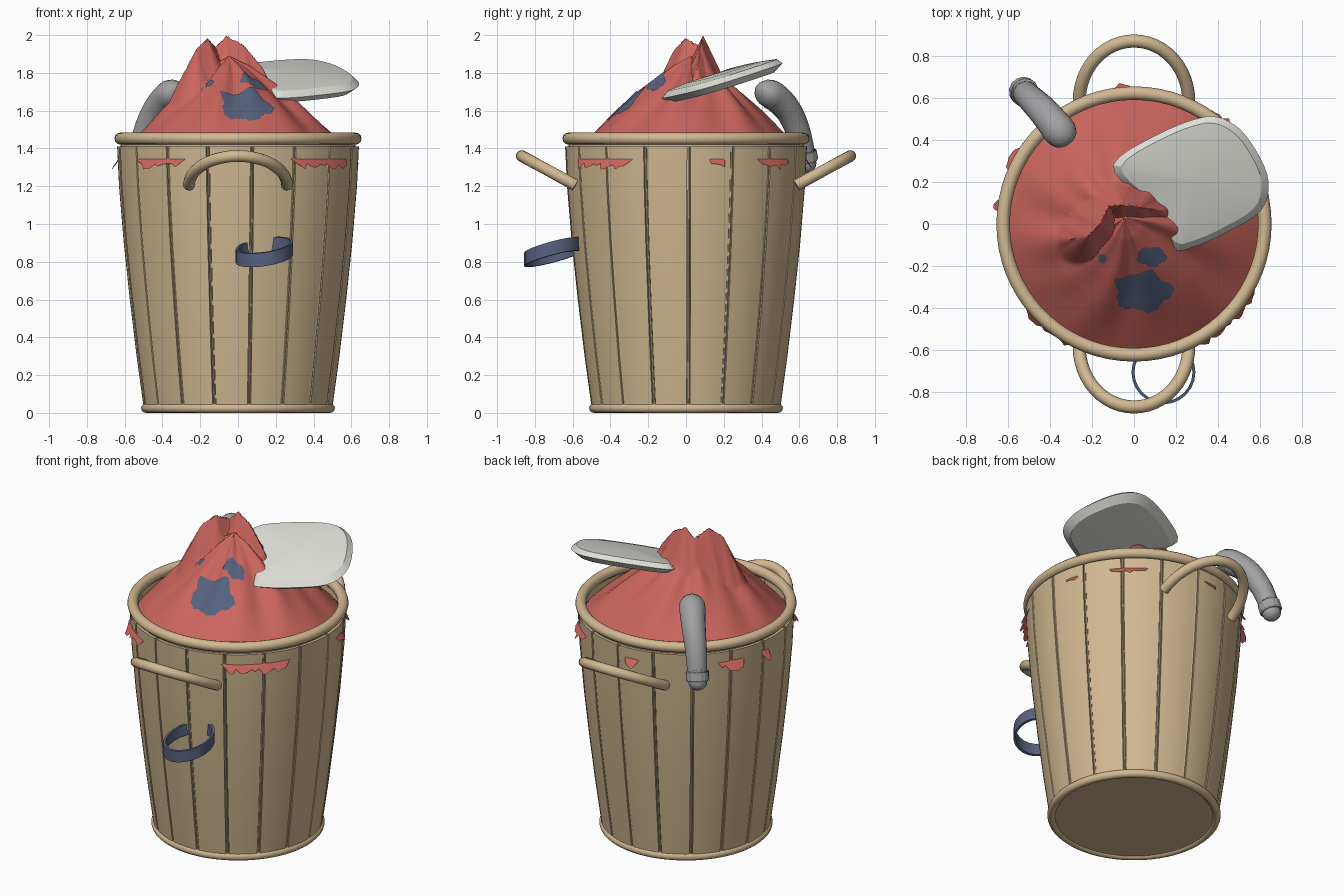
import bpy, bmesh, math, random
from mathutils import Vector

if "Cube" in bpy.data.objects:
    bpy.data.objects.remove(bpy.data.objects["Cube"])

random.seed(4)


def material(name, col):
    m = bpy.data.materials.new(name)
    m.diffuse_color = (*col, 1)
    m.use_nodes = True
    m.node_tree.nodes["Principled BSDF"].inputs["Base Color"].default_value = m.diffuse_color
    return m


TAN = material("tan_wood", (0.64, 0.48, 0.285))
RED = material("red_cloth", (0.60, 0.13, 0.11))
BLUE = material("slate_blue", (0.095, 0.12, 0.21))
WHITE = material("off_white", (0.74, 0.74, 0.69))
GREY = material("grey_cloth", (0.36, 0.36, 0.37))


def build(name, verts, faces, mat, angle=35):
    me = bpy.data.meshes.new(name)
    me.from_pydata([tuple(v) for v in verts], [], faces)
    bm = bmesh.new()
    bm.from_mesh(me)
    bmesh.ops.recalc_face_normals(bm, faces=bm.faces)
    bm.to_mesh(me)
    bm.free()
    ob = bpy.data.objects.new(name, me)
    bpy.context.collection.objects.link(ob)
    me.materials.append(mat)
    bpy.context.view_layer.objects.active = ob
    ob.select_set(True)
    bpy.ops.object.shade_smooth_by_angle(angle=math.radians(angle))
    ob.select_set(False)
    return ob


def loft(name, rings, mat, caps=True, closed=False, angle=35):
    """Skin a list of equal-sized closed rings."""
    n, m = len(rings[0]), len(rings)
    verts = [p for r in rings for p in r]
    faces = [(i * n + j, i * n + (j + 1) % n, (i + 1) % m * n + (j + 1) % n, (i + 1) % m * n + j)
             for i in range(m if closed else m - 1) for j in range(n)]
    if caps and not closed:
        faces += [tuple(range(n)), tuple(range((m - 1) * n, m * n))]
    return build(name, verts, faces, mat, angle)


def circle(r, z, n=68):
    return [Vector((r * math.cos(2 * math.pi * j / n), r * math.sin(2 * math.pi * j / n), z)) for j in range(n)]


def torus(name, R, r, z, mat):
    rings = [circle(R + r * math.cos(a), z + r * math.sin(a))
             for a in (2 * math.pi * k / 12 for k in range(12))]
    return loft(name, rings, mat, closed=True)


def tube(name, pts, radii, mat, n=12, angle=35):
    pts = [Vector(p) for p in pts]
    rings = []
    for i, p in enumerate(pts):
        t = (pts[min(i + 1, len(pts) - 1)] - pts[max(i - 1, 0)]).normalized()
        u = t.cross(Vector((0.6, 0.77, 0.1)) if abs(t.z) > 0.95 else Vector((0, 0, 1))).normalized()
        v = t.cross(u)
        rings.append([p + radii[i] * (u * math.cos(a) + v * math.sin(a))
                      for a in (2 * math.pi * k / n for k in range(n))])
    return loft(name, rings, mat, angle=angle)


def spline(pts, steps, closed=False):
    """Catmull-Rom curve through the points."""
    P, n, out = [Vector(p) for p in pts], len(pts), []
    for i in range(n if closed else n - 1):
        k = [(i + d) % n if closed else min(max(i + d, 0), n - 1) for d in (-1, 0, 1, 2)]
        a, b, c, d = (P[q] for q in k)
        for s in range(steps):
            t = s / steps
            out.append(0.5 * (2 * b + (c - a) * t + (2 * a - 5 * b + 4 * c - d) * t * t
                              + (3 * b - a - 3 * c + d) * t ** 3))
    return out if closed else out + [P[-1]]


def interp(table, x):
    for (x0, y0), (x1, y1) in zip(table, table[1:]):
        if x <= x1:
            return y0 + (y1 - y0) * (x - x0) / (x1 - x0)
    return table[-1][1]


# Basket: inner shell, floor, staves with narrow gaps, rim and foot rings
WALL = [(0.03, 0.50), (0.3, 0.537), (0.6, 0.573), (0.9, 0.605), (1.2, 0.63), (1.45, 0.642)]
shell = [circle(0.46, 0.02)] + [circle(r - 0.018, z) for z, r in WALL]
loft("basket_shell", shell, TAN, caps=False)
loft("basket_floor", [circle(0.47, 0.012), circle(0.47, 0.03)], TAN)
STAVES, COLS = 17, 7
for k in range(STAVES):
    a0 = math.radians(6.7) - math.pi / 2 + 2 * math.pi * k / STAVES
    a1 = a0 + 2 * math.pi / STAVES
    rings = []
    for z in (0.035, 0.3, 0.6, 0.9, 1.2, 1.41):
        r = interp(WALL, z)
        gap = 0.009 / r
        angs = [a0 + gap + (a1 - a0 - 2 * gap) * c / (COLS - 1) for c in range(COLS)]
        rings.append([Vector((r * math.cos(a), r * math.sin(a), z)) for a in angs]
                     + [Vector(((r - 0.02) * math.cos(a), (r - 0.02) * math.sin(a), z)) for a in angs[::-1]])
    loft("basket_stave", rings, TAN)
    # thin batten sitting in the gap
    tube("basket_batten", [((interp(WALL, z) - 0.008) * math.cos(a0), (interp(WALL, z) - 0.008) * math.sin(a0), z)
                           for z in (0.04, 0.3, 0.6, 0.9, 1.2, 1.41)], [0.006] * 6, TAN, 6)
torus("basket_rim", 0.622, 0.032, 1.452, TAN)
torus("basket_foot", 0.488, 0.025, 0.025, TAN)

# Tilted handles front and back
for side in (-1, 1):
    path = [(0.26 * math.cos(t), side * (0.585 + 0.285 * math.sin(t)), 1.205 + 0.155 * math.sin(t))
            for t in (math.pi * i / 24 for i in range(25))]
    tube("basket_handle", path, [0.031] * 25, TAN)

# Heaped cloth: height from a profile, soft folds and a crooked crest
HEAP = [(0, 1.89), (0.1, 1.83), (0.2, 1.75), (0.28, 1.685), (0.4, 1.58), (0.5, 1.485),
        (0.6, 1.39), (0.64, 1.34), (0.69, 1.265)]
CREST = [Vector(p) for p in ((-0.30, -0.07, 1.78), (-0.22, -0.06, 1.93), (-0.16, 0.0, 1.985), (-0.12, 0.085, 1.94),
                             (-0.06, 0.09, 2.0), (0.03, 0.08, 1.95), (0.13, 0.06, 1.83))]


def height(x, y):
    rho = min(math.hypot(x, y) / 0.635, 1)
    dx, dy = x + 0.05 * (1 - rho), y - 0.03 * (1 - rho)
    r, a = math.hypot(dx, dy), math.atan2(dy, dx)
    env = max(0, math.sin(math.pi * min(r / 0.62, 1)))
    h = interp(HEAP, r) + env * (0.016 * math.cos(7 * a + 1) + 0.009 * math.cos(12 * a + 9 * r))
    p = Vector((x, y))
    for a3, b3 in zip(CREST, CREST[1:]):
        a2, d2 = a3.xy, (b3 - a3).xy
        t = min(max((p - a2).dot(d2) / d2.length_squared, 0), 1)
        h = max(h, a3.z + (b3.z - a3.z) * t - 2.1 * (p - a2 - d2 * t).length)
    return h


# Hem pokes out through the wall over a few arcs: (centre, half width) in degrees
POKES = [(-45, 24), (-132, 20), (15, 5), (47, 14), (95, 6), (132, 5), (150, 10), (172, 4)]
N, M = 180, 64
hem = []
for j in range(N):
    deg = 360 * j / N - 180
    out = 0.0
    for c, w in POKES:
        out = max(out, min(1, 2.2 * (1 - abs(deg - c) / w)))
    hem.append(0.612 + (out * (0.05 + random.uniform(-0.012, 0.014)) if out > 0 else 0))
rings = []
for i in range(M + 1):
    s = max(i / M, 0.004)
    ring = []
    for j in range(N):
        a = math.radians(360 * j / N - 180)
        x = hem[j] * s * math.cos(a) - 0.05 * (1 - s)
        y = hem[j] * s * math.sin(a) + 0.03 * (1 - s)
        ring.append(Vector((x, y, height(x, y))))
    rings.append(ring)
loft("cloth_heap", rings[::-1], RED, caps=False, angle=40)


# Ragged blue patches lying on the heap
def patch(cx, cy, rx, ry, n=44):
    edge = [1 + 0.10 * math.sin(5 * t + cx * 30) + random.uniform(-0.07, 0.07)
            for t in (2 * math.pi * j / n for j in range(n))]
    rings = []
    for i in range(13):
        s = max(i / 12, 0.02)
        ring = []
        for j in range(n):
            t = 2 * math.pi * j / n
            x, y = cx + rx * s * edge[j] * math.cos(t), cy + ry * s * edge[j] * math.sin(t)
            ring.append(Vector((x, y, height(x, y) + 0.007)))
        rings.append(ring)
    loft("blue_patch", rings[::-1], BLUE, caps=False)


patch(0.04, -0.32, 0.135, 0.095)
patch(0.085, -0.155, 0.07, 0.045)
patch(-0.15, -0.165, 0.02, 0.022)

# Loose band hanging at the front wall, tilted up toward the back right
rings = []
for r, z in ((0.152, -0.036), (0.152, 0.036), (0.138, 0.036), (0.138, -0.036)):
    rings.append([p + Vector((0.14, -0.705, 0.852 + 0.14 * p.x + 0.26 * p.y)) for p in circle(r, z, 24)])
loft("loose_band", rings, BLUE, closed=True)

# Pale slab leaning out of the heap
OUT = [(-0.10, 0.28, 0), (0.10, 0.42, 0), (0.34, 0.51, 0), (0.48, 0.47, 0), (0.58, 0.35, 0), (0.64, 0.2, 0),
       (0.60, 0.06, 0), (0.42, -0.05, 0), (0.28, -0.11, 0), (0.19, -0.12, 0), (0.10, 0.0, 0), (0.02, 0.13, 0)]
outline = spline(OUT, 4, closed=True)
mid = Vector((0.3, 0.2, 0))
rings = []
for s, dz in ((0.03, -0.04), (0.5, -0.04), (0.86, -0.035), (1, 0.0), (0.9, 0.03), (0.6, 0.043), (0.03, 0.048)):
    ring = []
    for p in outline:
        q = mid + (p - mid) * s
        ring.append(Vector((q.x, q.y, 1.665 + 0.3 * (q.y + 0.12) - 0.04 * (q.x - 0.3) + dz)))
    rings.append(ring)
loft("pale_slab", rings, WHITE, angle=25)

# Stuffed sleeve draped over the rim, with cuff and rounded end
arm = spline([(-0.315, 0.39, 1.665), (-0.36, 0.45, 1.685), (-0.43, 0.535, 1.61),
              (-0.485, 0.59, 1.50), (-0.52, 0.625, 1.37)], 5)
radii = [0.02, 0.05, 0.066, 0.074, 0.078, 0.079] + [0.077 - 0.0013 * i for i in range(len(arm) - 6)]
tube("sleeve", arm, radii, GREY, 16, angle=60)
cuff = [(-0.515, 0.62, 1.39), (-0.518, 0.623, 1.38), (-0.527, 0.632, 1.335), (-0.529, 0.634, 1.325)]
tube("sleeve_cuff", cuff, [0.062, 0.069, 0.069, 0.062], GREY, 14, angle=15)
tip = [(-0.527 - 0.01 * t, 0.632 + 0.01 * t, 1.335 - 0.065 * t) for t in (0, 0.3, 0.6, 0.8, 0.95, 1)]
tube("sleeve_tip", tip, [0.056, 0.056, 0.05, 0.038, 0.02, 0.005], GREY, 14, angle=60)
